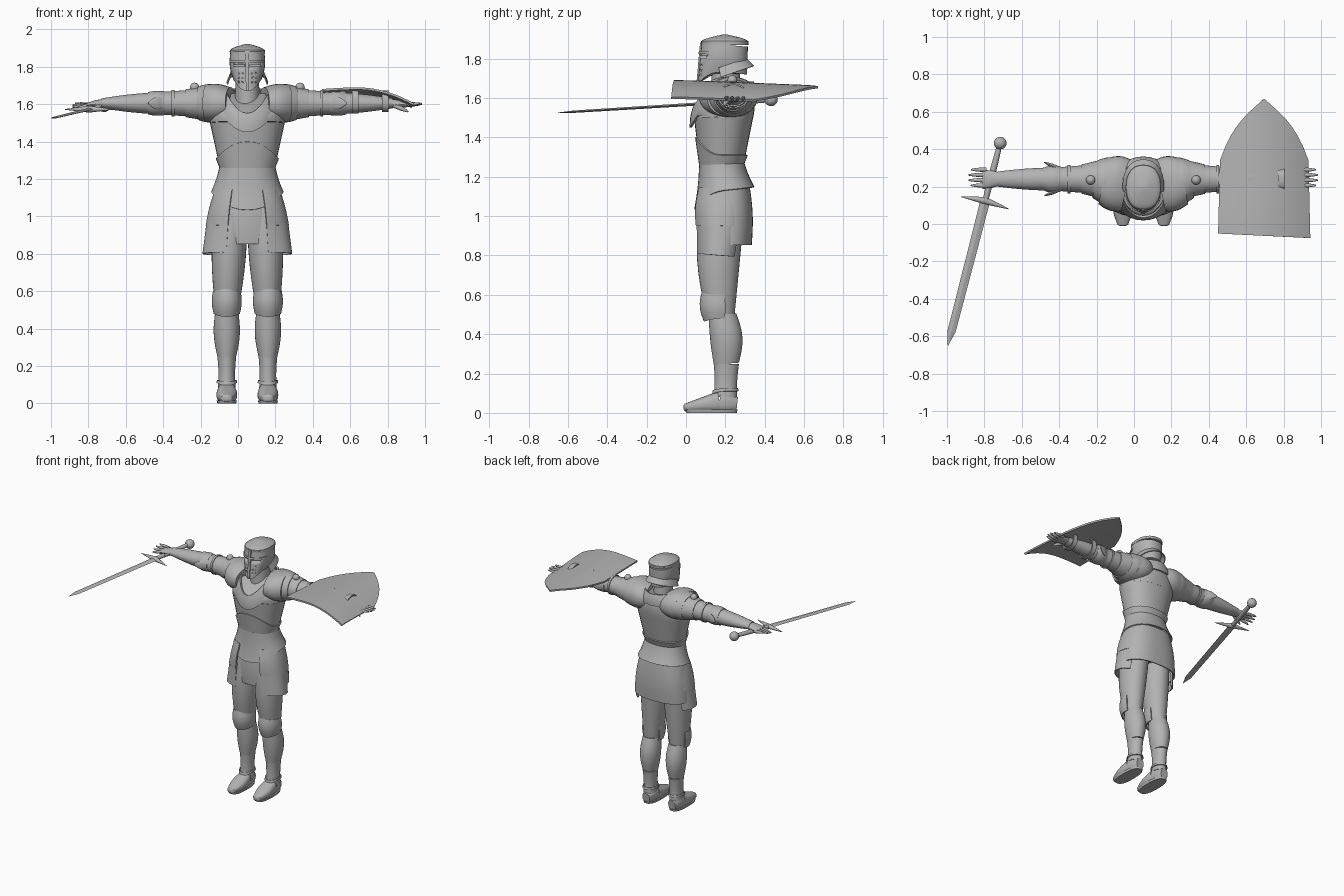
import bpy, bmesh, math
from mathutils import Matrix, Vector

if "Cube" in bpy.data.objects:
    bpy.data.objects.remove(bpy.data.objects["Cube"])

steel = bpy.data.materials.new("steel_grey")
steel.use_nodes = True
steel.diffuse_color = (0.45, 0.45, 0.45, 1)
for node in steel.node_tree.nodes:
    if node.type == 'BSDF_PRINCIPLED':
        node.inputs["Base Color"].default_value = steel.diffuse_color

X, Y, Z = Matrix.Identity(3)
WORLD = Matrix.Identity(4)
BODY = Matrix.Translation(X * .05)   # the figure's centre line
FULL = (0, 360)


def select_only(ob):
    bpy.ops.object.select_all(action='DESELECT')
    ob.select_set(True)
    bpy.context.view_layer.objects.active = ob


def finish(name, bm, frame=BODY, thick=0, angle=35):
    """Turn a bmesh into a smooth-shaded steel object, optionally thickened."""
    bmesh.ops.recalc_face_normals(bm, faces=bm.faces)
    mesh = bpy.data.meshes.new(name)
    bm.to_mesh(mesh)
    bm.free()
    mesh.transform(frame)
    mesh.materials.append(steel)
    ob = bpy.data.objects.new(name, mesh)
    bpy.context.collection.objects.link(ob)
    select_only(ob)
    if thick:
        plate = ob.modifiers.new("thickness", 'SOLIDIFY')
        plate.thickness, plate.offset = thick, 0
        bpy.ops.object.modifier_apply(modifier=plate.name)
    bpy.ops.object.shade_smooth_by_angle(angle=math.radians(angle))
    return ob


def mix(start, end, t):
    return start + (end - start) * t


def rounded(value, power):
    return math.copysign(abs(value) ** (2 / power), value)


def skin(name, start, end, size_start, size_end, wide=X, bulge=(0, 0), bow=0, dips=(0, 0),
         span=FULL, power=2, thick=0, side=1, steps=8, n=32, frame=BODY, angle=35):
    """Skin a tube between two (width, depth) ovals; a partial span leaves an open shell.
    Bulge swells the middle, bow pushes it backwards, dips lower the front of each rim."""
    start, end = Vector(start), Vector(end)
    axis = (end - start).normalized()
    deep = axis.cross(wide).normalized()
    across = deep.cross(axis)
    first, last = map(math.radians, span)
    closed = span == FULL
    bm = bmesh.new()
    rings = []
    for k in range(steps + 1):
        t = k / steps
        swell = math.sin(math.pi * t)
        width, depth = [mix(a, b, t) + swell * c for a, b, c in zip(size_start, size_end, bulge)]
        centre = start.lerp(end, t) + Y * bow * swell
        ring = []
        for i in range(n if closed else n + 1):
            turn = mix(first, last, i / n)
            co = centre + across * width * rounded(math.cos(turn), power)
            co += deep * depth * rounded(math.sin(turn), power)
            co -= Z * mix(*dips, t) * max(0, -math.sin(turn)) ** 2
            ring.append(bm.verts.new((co.x * side, co.y, co.z)))
        rings.append(ring)
    for low, high in zip(rings, rings[1:]):
        for i in range(n):
            j = (i + 1) % len(low)
            bm.faces.new((low[i], low[j], high[j], high[i]))
    if closed and not thick:
        bm.faces.new(rings[0])
        bm.faces.new(rings[-1])
    return finish(name, bm, frame, thick, angle)


def ball(name, centre, radius, frame=BODY):
    bm = bmesh.new()
    bmesh.ops.create_uvsphere(bm, u_segments=20, v_segments=12, radius=radius,
                              matrix=Matrix.Translation(centre))
    finish(name, bm, frame)


def mid(z, y=.19):
    return Vector((0, y, z))


def arm(x, lift=0):
    return Vector((x, .24, 1.605 + lift))


def leg(z, y, x=.11):
    return Vector((x, y, z))


# Torso: cuirass, waist plate and collar
waist, chest, collar = (.145, .11), (.2, .15), (.12, .14)
skin("cuirass", mid(1.25, .18), mid(1.5), waist, chest, power=2.2)
skin("upper_cuirass", mid(1.5), mid(1.66, .2), chest, collar, bulge=(.03, .01), dips=(0, .12), power=2.2)
skin("waist_plate", mid(1.13, .195), mid(1.27, .18), (.19, .15), waist, bulge=(-.005, -.005),
     dips=(.08, 0), power=2.2, thick=.008)
skin("belly_plate", mid(1.26, .18), mid(1.31, .18), waist, (.165, .13), dips=(0, -.09), power=2.2, thick=.008)
skin("bib_plate", mid(1.6), mid(1.68), (.17, .165), (.12, .15), bulge=(.01, .005), dips=(.15, .13), thick=.012)
skin("neck", mid(1.5, .21), mid(1.75, .2), (.075, .085), (.06, .07))

# Helmet: face with openings, crown, raised cross and neck guard
jaw, brow = mid(1.73, .185), mid(1.87, .197)
jaw_size, brow_size = (.075, .125), (.092, .118)
helm_shape = dict(bulge=(.01, 0), dips=(.07, 0), power=2.3)
helmet = skin("helmet", jaw, brow, jaw_size, brow_size, **helm_shape)
skin("helmet_ridge", jaw - Y * .004, brow - Y * .004, jaw_size, brow_size, span=(266, 274), n=6, thick=.008,
     **helm_shape)
skin("helmet_band", brow, brow + Z * .02, brow_size, brow_size, power=2.3, thick=.004)
skin("helmet_crown", brow, brow + Z * .052, (.09, .115), (.01, .01), bulge=(.035, .045), power=2.3)
skin("helmet_brow", mid(1.822), mid(1.836), (.095, .123), (.095, .122), span=(195, 345), power=2.3, thick=.006)
skin("neck_guard", mid(1.715, .205), mid(1.76), (.108, .145), (.09, .122), span=(-10, 190), power=2.2, thick=.006)

bm = bmesh.new()
for s in (-1, 1):
    slit = Matrix.LocRotScale((.05 + s * .043, .08, 1.807), None, (.056, .09, .013))
    bmesh.ops.create_cube(bm, size=1, matrix=slit)
    for row in range(3):
        for column in range(2):
            hole = Matrix.Translation((.05 + s * (.025 + column * .02), .09, 1.765 - row * .024))
            bmesh.ops.create_cone(bm, cap_ends=True, segments=8, radius1=.003, radius2=.003, depth=.09,
                                  matrix=hole @ Matrix.Rotation(math.pi / 2, 4, 'X'))
cutter = finish("helmet_cutter", bm, WORLD)
cutter.hide_render = True
openings = helmet.modifiers.new("openings", 'BOOLEAN')
openings.object, openings.operation = cutter, 'DIFFERENCE'
select_only(helmet)
bpy.ops.object.modifier_apply(modifier=openings.name)
bpy.data.objects.remove(cutter)

# Skirt: hips with front and back panels
skin("pelvis", mid(.92), mid(1.16), (.13, .09), (.155, .11), bulge=(.02, .01))
skin("front_panel", mid(.853), mid(1.13), (.21, .125), (.17, .115), bulge=(.01, .01), span=(232, 308), thick=.008)
skin("back_panel", mid(.853), mid(1.15), (.215, .14), (.17, .13), bulge=(.01, .01), span=(-5, 185),
     power=2.5, thick=.008)

for side, hand in ((1, "left"), (-1, "right")):
    def part(label, *shape, **options):
        skin(hand + "_" + label, *shape, side=side, **options)

    # Side tassets in two overlapping tiers
    tasset = dict(span=(-65, 40), n=20, power=2.3, thick=.01)
    part("upper_tasset", mid(.95, .18), mid(1.14, .185), (.218, .138), (.17, .125), bulge=(.005, .01), **tasset)
    part("lower_tasset", mid(.8, .165), mid(.98, .18), (.235, .115), (.212, .132), **tasset)

    # Legs
    part("thigh", leg(.5, .175), leg(1.05, .185, .09), (.062, .072), (.09, .115), bulge=(.015, .015), bow=-.015)
    part("calf", leg(.25, .205), leg(.5, .185), (.05, .064), (.06, .07), bulge=(.015, .015), bow=.01)
    part("shin", leg(.08, .2), leg(.25, .205), (.047, .059), (.05, .064), bulge=(-.004, -.004))
    part("knee_plate", leg(.48, .17), leg(.6, .165), (.066, .075), (.07, .082), bulge=(.008, .015),
         dips=(.012, -.015), span=(160, 380), thick=.008)
    part("ankle_band", leg(.11, .2), leg(.125, .2), (.052, .065), (.05, .061), dips=(.015, .01), thick=.006)

    # Feet
    toe, instep, heel = leg(.028, 0), leg(.055, .17), leg(.045, .26)
    part("boot", toe, instep, (.03, .02), (.05, .055), bulge=(.014, 0), power=2.5)
    part("toe_cap", toe - Y * .012, toe, (.012, .01), (.03, .02), bulge=(.004, .004), power=2.5)
    part("heel", instep, heel, (.05, .055), (.03, .035), bulge=(.005, .005), power=2.5)
    part("sole", leg(0, .13), leg(.016, .13), (.05, .128), (.054, .132), power=2.6)

    # Shoulders: overlapping lames, each tucked under the next
    part("shoulder_plate", arm(.09) - Y * .035, arm(.215) - Y * .01, (.14, .085), (.126, .1), wide=Y,
         bulge=(.015, .01), power=2.2)
    part("shoulder_lame", arm(.18) - Y * .01, arm(.26), (.128, .102), (.1, .09), wide=Y, bulge=(.005, .005))
    part("upper_arm_lame", arm(.24), arm(.33), (.1, .09), (.078, .074), wide=Y)
    ball(hand + "_shoulder_stud", (side * .282, .235, 1.69), .025)

    # Arms
    part("upper_arm", arm(.28), arm(.52), (.077, .073), (.058, .056), wide=Y)
    part("arm_band", arm(.39), arm(.405), (.073, .069), (.073, .069), wide=Y, thick=.006)
    part("elbow_plate", arm(.44), arm(.53), (.066, .063), (.062, .06), wide=Y, bulge=(.01, .005))
    for edge in (-1, 1):
        part("elbow_wing", arm(.45) + Y * edge * .055, arm(.53) + Y * edge * .09, (.01, .03), (.002, .005),
             wide=Y, bulge=(.005, .015), n=12)
    part("forearm", arm(.5), arm(.78), (.062, .058), (.04, .026), wide=Y, bulge=(.004, .004))

    # Hands: palm, four fingers and thumb; the right fingers close downwards
    part("palm", arm(.77), arm(.86, -.01), (.036, .022), (.048, .01), wide=Y, bulge=(.004, .004), n=20)
    for k in range(4):
        knuckle = arm(.84, -.01) + Y * .028 * (k - 1.2)
        droop = (3 - k) * .01 if side < 0 else k * .002
        part("finger_%d" % (k + 1), knuckle, knuckle + X * (.1 - abs(k - 1.5) * .012) + Z * (.01 - droop),
             (.011, .011), (.004, .004), wide=Y, bulge=(.003, .003), n=12)
    part("thumb", arm(.785, -.01) - Y * .025, arm(.86, -.045) - Y * .05, (.014, .014), (.004, .004), wide=Y,
         bulge=(.003, .003), n=12)

# Shield: arched plate with a pointed far end, and its arm straps
bm = bmesh.new()
columns = []
for i in range(-8, 9):
    u = i / 8
    near, far = -.063 - u * .012, .67 - abs(u) * .21 - u ** 4 * .12
    column = []
    for j in range(9):
        y = mix(near, far, j / 8)
        z = 1.685 - .045 * max(0, u + .3) ** 2 - .01 * u * u - .04 * max(0, y)
        column.append(bm.verts.new((.695 + u * mix(.245, .235, j / 8), y, z)))
    columns.append(column)
for left, right in zip(columns, columns[1:]):
    for j in range(8):
        bm.faces.new((left[j], right[j], right[j + 1], left[j + 1]))
finish("shield", bm, WORLD, thick=.012)
for label, x, size in (("inner", .56, (.075, .062)), ("outer", .72, (.06, .054))):
    skin(label + "_shield_strap", arm(x, .01), arm(x + .035, .01), size, size, wide=Y, power=2.5, thick=.008)

# Sword, laid out along its own y axis
hold, point = Vector((-.795, .125, 1.573)), Vector((-.995, -.65, 1.525))
aim = point - hold
sword = Matrix.Translation(hold) @ aim.to_track_quat('Y', 'Z').to_matrix().to_4x4()
tip = Y * aim.length
shoulder = tip - Y * .08
diamond = dict(n=4, steps=1, frame=sword, angle=15)
skin("sword_blade", (0, 0, 0), shoulder, (.026, .008), (.022, .006), **diamond)
skin("sword_point", shoulder, tip, (.022, .006), (.001, .001), **diamond)
skin("sword_grip", Y * -.3, (0, 0, 0), (.014, .014), (.015, .014), bulge=(.003, .002), n=16, frame=sword)
for s, label in ((1, "left"), (-1, "right")):
    skin(label + "_sword_guard", (0, 0, 0), X * s * .132 + Y * .012, (.02, .018), (.002, .002), wide=Y, n=12,
         frame=sword)
ball("sword_pommel", Y * -.318, .034, sword)
